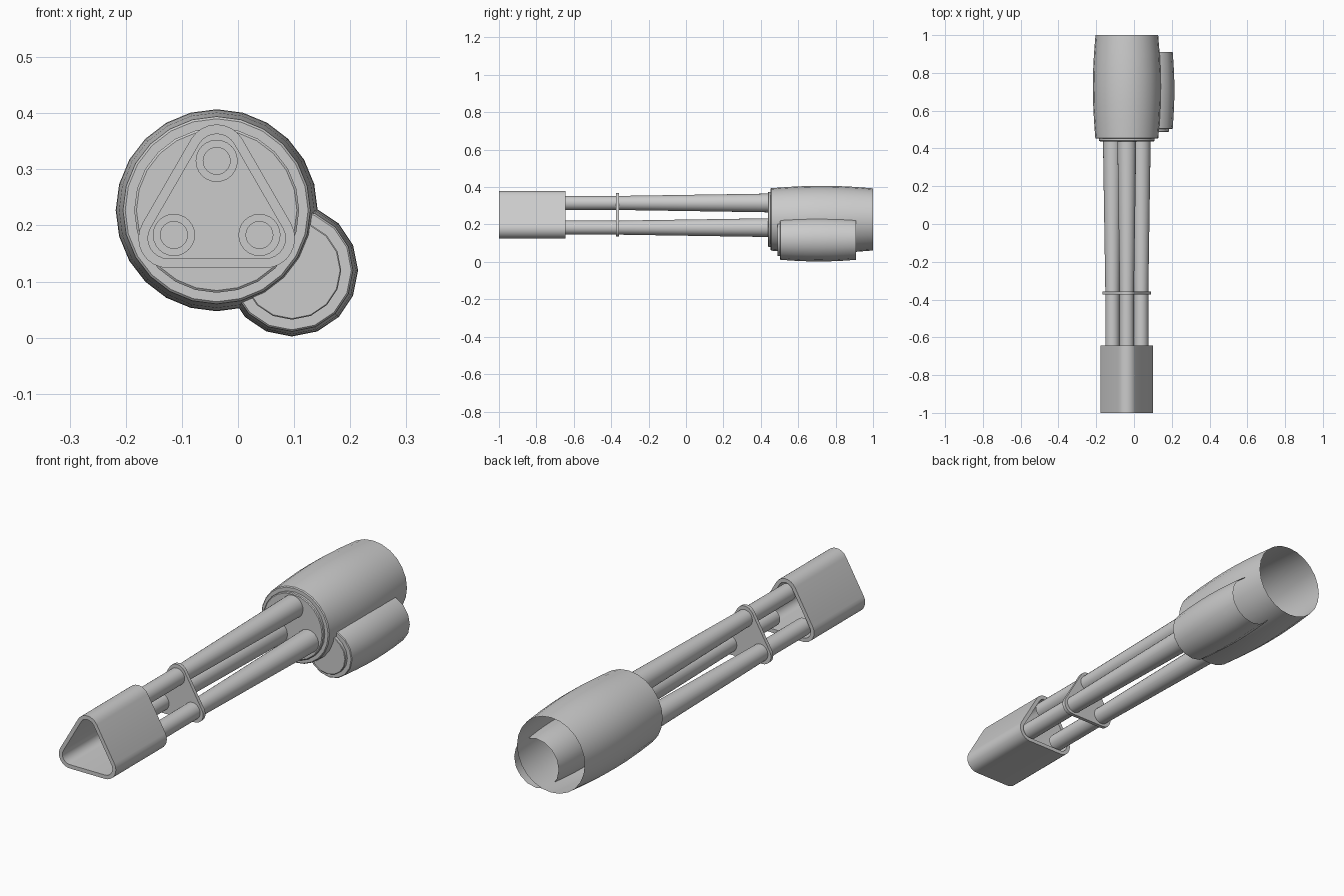
import bpy, bmesh, math

if "Cube" in bpy.data.objects:
    bpy.data.objects.remove(bpy.data.objects["Cube"])

CX, CZ = -0.038, 0.227      # main axis, running along y


def finish(name, bm, normals=True):
    if normals:
        bmesh.ops.recalc_face_normals(bm, faces=bm.faces)
    me = bpy.data.meshes.new(name)
    bm.to_mesh(me)
    bm.free()
    ob = bpy.data.objects.new(name, me)
    bpy.context.collection.objects.link(ob)
    bpy.ops.object.select_all(action='DESELECT')
    ob.select_set(True)
    bpy.context.view_layer.objects.active = ob
    bpy.ops.object.shade_smooth_by_angle(angle=math.radians(32))
    return ob


def lathe(name, profile, cx, cz, sides):
    """Spin (radius, y) points round an axis parallel to y."""
    bm = bmesh.new()
    rings = []
    for r, y in profile:
        if r == 0:
            rings.append([bm.verts.new((cx, y, cz))] * sides)
        else:
            rings.append([bm.verts.new((cx + r * math.sin(math.tau * i / sides), y,
                                        cz + r * math.cos(math.tau * i / sides)))
                          for i in range(sides)])
    for a, b in zip(rings, rings[1:]):
        for i in range(sides):
            j = (i + 1) % sides
            vs = list(dict.fromkeys((a[i], a[j], b[j], b[i])))
            bm.faces.new(vs)
    return finish(name, bm)


def tri_outline(R, c, steps=8):
    """Rounded triangle, one corner up."""
    pts = []
    for k in range(3):
        mid = math.radians(90 + 120 * k)
        for s in range(steps + 1):
            a = mid + math.radians(-60 + 120 * s / steps)
            pts.append((CX + R * math.cos(mid) + c * math.cos(a),
                        CZ + R * math.sin(mid) + c * math.sin(a)))
    return pts


def bridge(bm, a, b):
    for i in range(len(a)):
        j = (i + 1) % len(a)
        bm.faces.new((a[i], a[j], b[j], b[i]))


def ring(bm, pts, y):
    return [bm.verts.new((x, y, z)) for x, z in pts]


# hollow triangular front sleeve
bm = bmesh.new()
outer, inner = tri_outline(0.1, 0.053), tri_outline(0.1, 0.036)
loops = [ring(bm, outer, -1), ring(bm, outer, -0.643),
         ring(bm, inner, -0.643), ring(bm, inner, -1)]
for k in range(4):
    bridge(bm, loops[k], loops[(k + 1) % 4])
finish("front_sleeve", bm)

# triangular spacer plate
bm = bmesh.new()
a, b = (ring(bm, tri_outline(0.1, 0.042), y) for y in (-0.373, -0.357))
bridge(bm, a, b)
bm.faces.new(a)
bm.faces.new(b)
finish("spacer_plate", bm)

# three tapered tubes with a bored front end
for k in range(3):
    t = math.radians(90 + 120 * k)
    lathe(f"tube_{k + 1}",
          [(0, -0.55), (0.024, -0.55), (0.024, -0.66), (0.0375, -0.66),
           (0.0375, -0.365), (0.05, 0.44)],
          CX + 0.088 * math.cos(t), CZ + 0.088 * math.sin(t), 24)

# main barrel housing, open at the back
lathe("main_housing",
      [(0, 0.438), (0.143, 0.438), (0.147, 0.441), (0.147, 0.452), (0.163, 0.452),
       (0.167, 0.456), (0.174, 0.55), (0.179, 0.65), (0.18, 0.725),
       (0.179, 0.80), (0.174, 0.90), (0.166, 1.0)], CX, CZ, 24)

# smaller side housing, open at the back
lathe("side_housing",
      [(0, 0.488), (0.086, 0.488), (0.088, 0.490), (0.088, 0.503), (0.106, 0.503),
       (0.109, 0.506), (0.114, 0.58), (0.117, 0.65), (0.118, 0.707),
       (0.117, 0.77), (0.114, 0.84), (0.109, 0.91)], 0.096, 0.120, 16)
